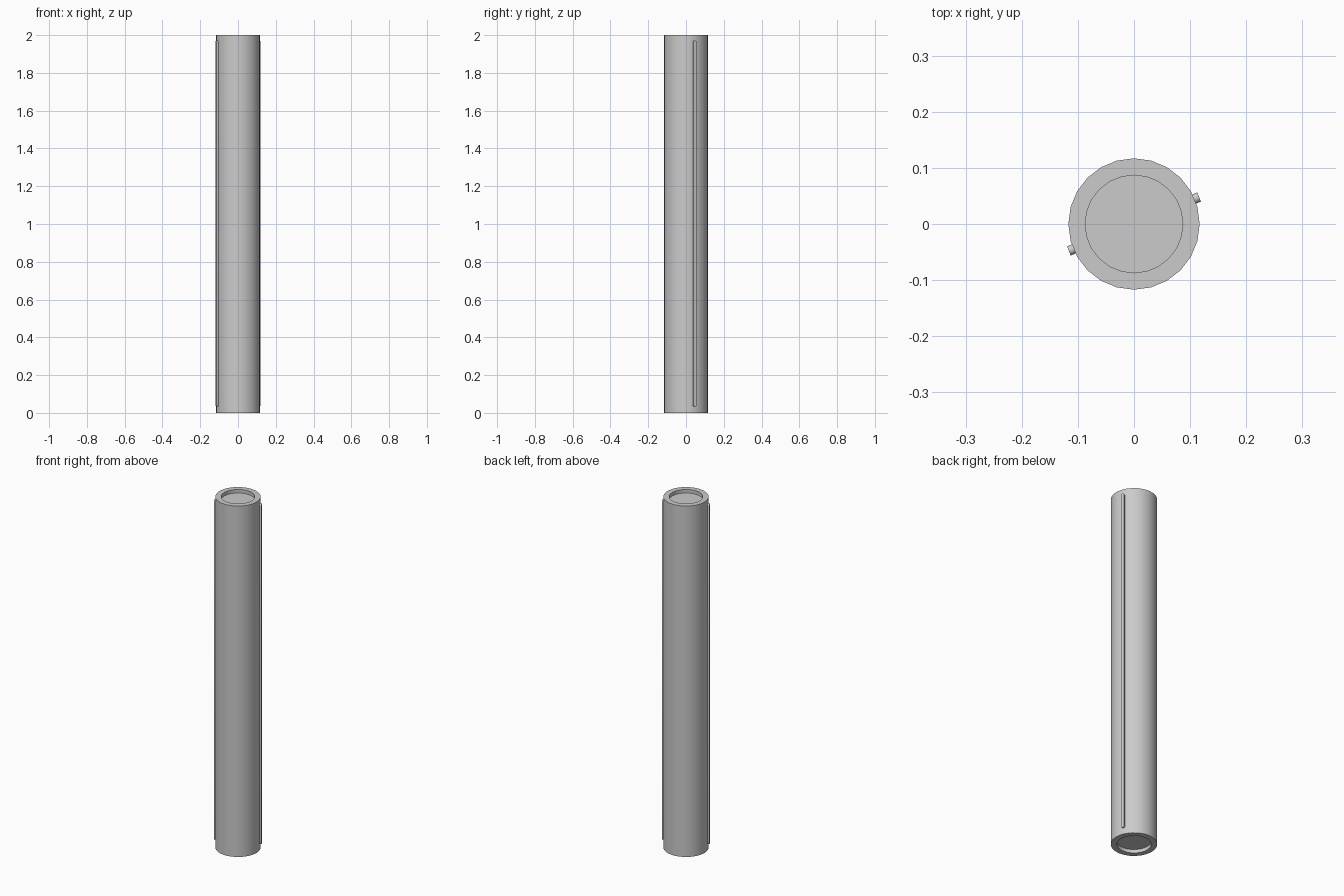
import bpy, bmesh, math

if "Cube" in bpy.data.objects:
    bpy.data.objects.remove(bpy.data.objects["Cube"])

R, R_IN, H, DEPTH = 0.117, 0.087, 2.0, 0.02


def finish(bm, name):
    bmesh.ops.recalc_face_normals(bm, faces=bm.faces)
    mesh = bpy.data.meshes.new(name)
    bm.to_mesh(mesh)
    bm.free()
    obj = bpy.data.objects.new(name, mesh)
    bpy.context.collection.objects.link(obj)
    bpy.ops.object.select_all(action='DESELECT')
    obj.select_set(True)
    bpy.context.view_layer.objects.active = obj
    bpy.ops.object.shade_smooth_by_angle(angle=math.radians(35))
    return obj


def tube(name, profile, sides):
    # closed lathe from (radius, z) profile, capped at both ends
    bm = bmesh.new()
    rings = [[bm.verts.new((r * math.cos(2 * math.pi * i / sides),
                            r * math.sin(2 * math.pi * i / sides), z))
              for i in range(sides)] for r, z in profile]
    for a, b in zip(rings, rings[1:]):
        for i in range(sides):
            j = (i + 1) % sides
            bm.faces.new((a[i], a[j], b[j], b[i]))
    bm.faces.new(rings[0])
    bm.faces.new(rings[-1])
    return finish(bm, name)


def rib(name, angle, inner=0.108, outer=0.1256, half=0.0088, z0=0.034, z1=1.971):
    # raised strip with rounded ends, pushed out radially
    bm = bmesh.new()
    outline = []
    for cz, start in ((z1 - half, 0), (z0 + half, math.pi)):
        for k in range(7):
            t = start + math.pi * k / 6
            outline.append((half * math.cos(t), cz + half * math.sin(t)))
    face = bm.faces.new([bm.verts.new((inner, y, z)) for y, z in outline])
    ext = bmesh.ops.extrude_face_region(bm, geom=[face])
    moved = [g for g in ext["geom"] if isinstance(g, bmesh.types.BMVert)]
    bmesh.ops.translate(bm, verts=moved, vec=(outer - inner, 0, 0))
    obj = finish(bm, name)
    obj.rotation_euler.z = angle
    return obj


# main column with a shallow round recess in each end
tube("column", [(R_IN, DEPTH), (R_IN, 0), (R, 0), (R, H), (R_IN, H), (R_IN, H - DEPTH)], 24)

# two opposite side ribs
for n in range(2):
    rib(f"side_rib_{n + 1}", math.radians(22.5) + n * math.pi)
